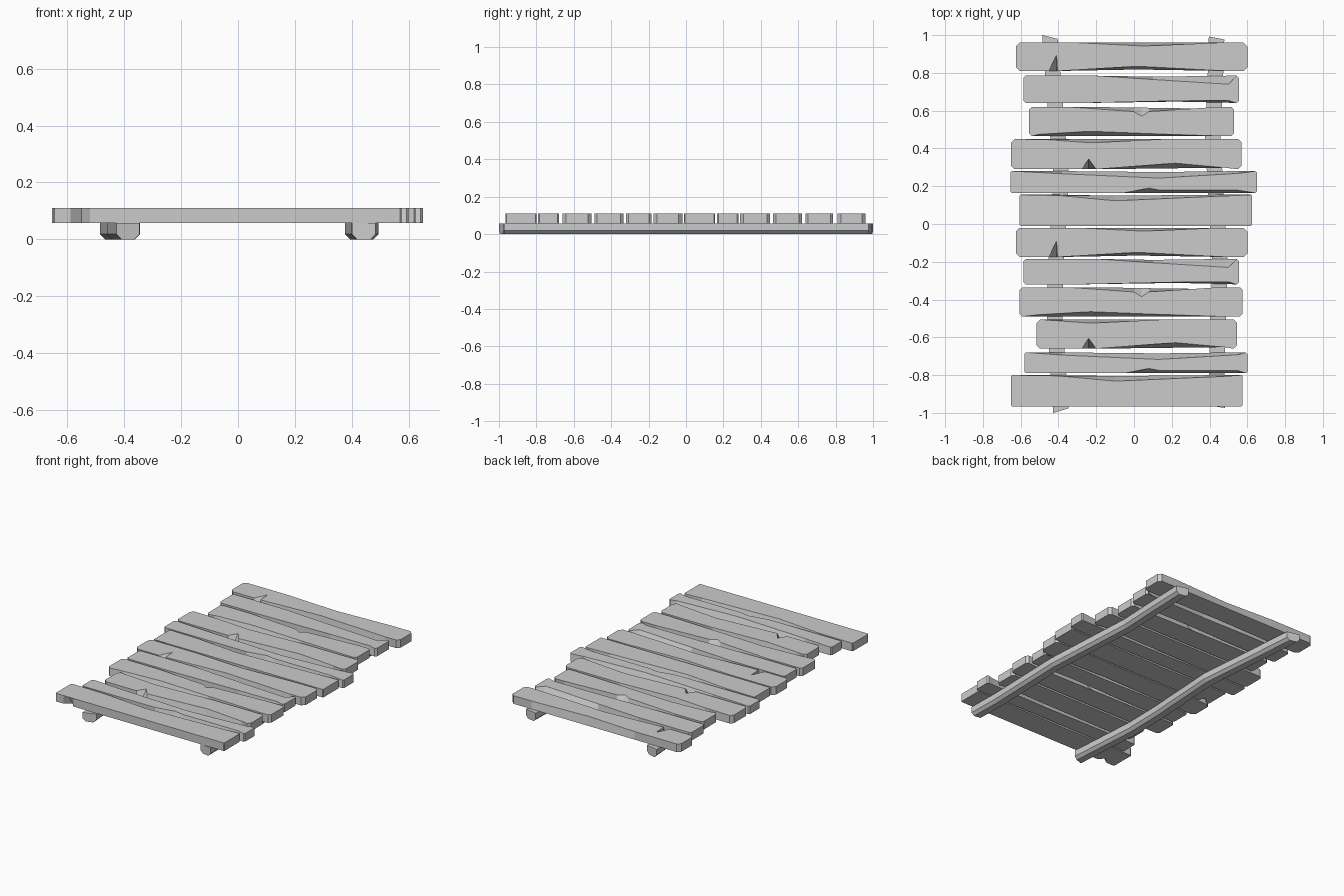
import bpy, bmesh

if "Cube" in bpy.data.objects:
    bpy.data.objects.remove(bpy.data.objects["Cube"])

Z_BEAM, Z_TOP = 0.057, 0.11


def finish(bm, name):
    bmesh.ops.recalc_face_normals(bm, faces=bm.faces[:])
    bmesh.ops.triangulate(bm, faces=[f for f in bm.faces if len(f.verts) > 4])
    me = bpy.data.meshes.new(name)
    bm.to_mesh(me)
    bm.free()
    bpy.context.collection.objects.link(bpy.data.objects.new(name, me))


# Edge wear per plank type: (x, inset of top edge, inset of bottom edge)
WEAR = {
    "A": dict(front=[(-.45, 0, 0), (-.41, .085, 0), (-.405, 0, 0), (.02, .025, .008), (.5, 0, 0)],
              back=[(-.3, 0, 0), (.05, .018, 0), (.45, 0, 0)], corner=.02),
    "B": dict(front=[(-.3, 0, 0), (.22, .012, .008), (.5, .014, .002)],
              back=[(-.2, 0, 0), (.1, .02, .005), (.5, .045, 0)], corner=.012),
    "C": dict(front=[(-.5, .01, 0), (-.23, .026, 0), (.12, .012, 0), (.48, 0, 0)],
              back=[(-.35, 0, 0), (.0, .025, .003), (.04, .05, .003), (.08, .024, .005), (.45, 0, .01)],
              corner=.015),
    "D": dict(front=[(-.275, 0, 0), (-.24, .055, 0), (-.2, 0, 0), (.22, .032, .005), (.48, .008, .01)],
              back=[(-.45, .004, 0), (-.23, .02, 0), (.17, 0, 0)], corner=.018),
    "E": dict(front=[(-.05, 0, 0), (.08, .025, 0), (.14, .014, 0), (.55, .014, 0)],
              back=[(-.38, .014, 0), (.13, .037, .005), (.55, .012, 0)], corner=.008),
    "F": dict(front=[(-.59, 0, 0), (-.55, 0, .035), (-.52, 0, 0)],
              back=[(-.4, .004, 0), (-.1, .032, .005), (.45, .008, 0)], corner=.005),
}


def plank(name, kind, x0, x1, y0, y1):
    wear = WEAR[kind]
    c = wear["corner"]
    pts = [(x0, y0 + c, y0 + c), (x0 + c, y0, y0)]
    pts += [(x, y0 + t, y0 + b) for x, t, b in wear["front"] if x0 + c < x < x1 - c]
    pts += [(x1 - c, y0, y0), (x1, y0 + c, y0 + c), (x1, y1 - c, y1 - c), (x1 - c, y1, y1)]
    pts += [(x, y1 - t, y1 - b) for x, t, b in reversed(wear["back"]) if x0 + c < x < x1 - c]
    pts += [(x0 + c, y1, y1), (x0, y1 - c, y1 - c)]
    bm = bmesh.new()
    top = [bm.verts.new((x, t, Z_TOP)) for x, t, b in pts]
    low = [bm.verts.new((x, b, Z_BEAM)) for x, t, b in pts]
    bm.faces.new(top)
    bm.faces.new(low[::-1])
    n = len(pts)
    for i in range(n):
        j = (i + 1) % n
        bm.faces.new((low[i], low[j], top[j], top[i]))
    finish(bm, name)


# Deck planks, back to front
ROWS = [
    ("A", -.625, .60, .81, .96), ("B", -.585, .555, .64, .785),
    ("C", -.555, .53, .465, .62), ("D", -.65, .57, .29, .45),
    ("E", -.655, .65, .165, .28), ("F", -.605, .625, -.01, .155),
    ("A", -.625, .60, -.175, -.02), ("B", -.585, .555, -.32, -.185),
    ("C", -.605, .575, -.49, -.335), ("D", -.515, .545, -.66, -.505),
    ("E", -.58, .60, -.79, -.68), ("F", -.65, .575, -.965, -.80),
]
for i, row in enumerate(ROWS):
    plank(f"plank_{i + 1}", *row)


# Crooked support beams with chamfered lower edges and slanted ends
def beam(name, path):
    w, c = .041, .018
    sec = [(-w, Z_BEAM), (-w, c), (-w + c, 0), (w - c, 0), (w, c), (w, Z_BEAM)]
    bm = bmesh.new()
    rings = [[bm.verts.new((x + u, y + skew * u, z)) for u, z in sec] for x, y, skew in path]
    for a, b in zip(rings, rings[1:]):
        for i in range(6):
            j = (i + 1) % 6
            bm.faces.new((a[i], a[j], b[j], b[i]))
    bm.faces.new(rings[0])
    bm.faces.new(rings[-1])
    finish(bm, name)


beam("left_beam", [(-.387, -.988, .3), (-.42, -.5, 0), (-.415, -.25, 0),
                   (-.385, .26, 0), (-.423, .7, 0), (-.445, .99, -.25)])
beam("right_beam", [(.442, -.968, -.15), (.438, -.75, 0), (.454, -.2, 0),
                    (.417, .45, 0), (.43, .75, 0), (.437, .985, -.2)])
